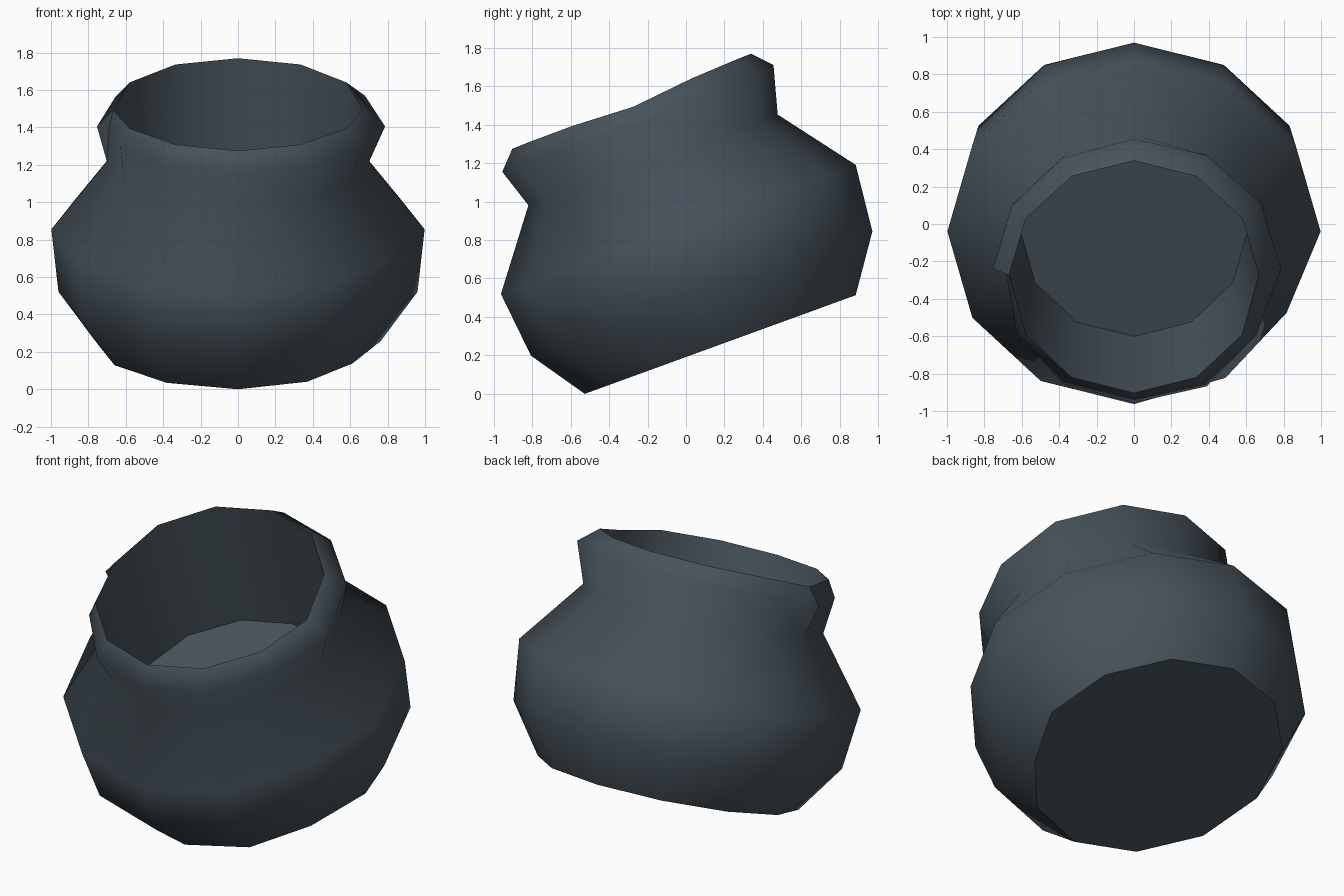
import bpy, bmesh, math
from mathutils import Matrix, Vector

if "Cube" in bpy.data.objects:
    bpy.data.objects.remove(bpy.data.objects["Cube"])

SIDES = 12
TILT = Matrix.Rotation(math.radians(20), 3, 'X')
CENTRE_Y = 0.256

clay = bpy.data.materials.new("dark slate clay")
clay.diffuse_color = (0.062, 0.085, 0.104, 1)
clay.use_nodes = True
clay.node_tree.nodes["Principled BSDF"].inputs["Base Color"].default_value = clay.diffuse_color

# Profile (radius, height) along the leaning axis, outside then inside
PROFILE = [(0.75, 0.183), (0.945, 0.465), (0.982, 0.82), (0.69, 1.205),
           (0.758, 1.435), (0.668, 1.53), (0.61, 0.735)]
BASE, SHOULDER, NECK, LIP, TOP, FLOOR = 0, 2, 3, 4, 5, 6


def point(ring, col):
    r, h = PROFILE[ring]
    a = math.pi - 2 * math.pi * col / SIDES
    cy = CENTRE_Y - (0.018 if ring == FLOOR else 0)
    # body is slightly flattened at the front right
    if ring <= SHOULDER:
        r -= {7: 0.055, 8: 0.02}.get(col, 0)
    # lip is pinched in where its two ends fail to meet on the left
    if ring == LIP:
        r += 0.016 * math.cos(a)
        r -= {SIDES: 0.065, SIDES - 1: 0.03, 7: 0.03}.get(col, 0)
    # rim is higher at the back and dips a little at the two sides
    if ring in (LIP, TOP):
        h += 0.02 * math.sin(a) - 0.03 * abs(math.cos(a)) ** 12
    sx = 1.016 if ring < TOP else 1.0
    return TILT @ Vector((r * sx * math.cos(a), cy + r * math.sin(a), h))


bm = bmesh.new()
grid = []
for ring in range(len(PROFILE)):
    row = [bm.verts.new(point(ring, c)) for c in range(SIDES)]
    row.append(bm.verts.new(point(ring, SIDES)) if ring == LIP else row[0])
    grid.append(row)

# Walls
for lo, hi in zip(grid, grid[1:]):
    for c in range(SIDES):
        bm.faces.new((lo[c], hi[c], hi[c + 1], lo[c + 1]))

# Broken end of the lip
ends = [bm.faces.new((grid[NECK][0], grid[LIP][SIDES], grid[LIP][0])),
        bm.faces.new((grid[LIP][SIDES], grid[TOP][0], grid[LIP][0]))]

# Flat underside and flat inner floor
caps = [bm.faces.new(grid[BASE][:SIDES]), bm.faces.new(grid[FLOOR][:SIDES])]
bmesh.ops.recalc_face_normals(bm, faces=bm.faces)

# Smooth body with sharp base, floor, inner rim and lip end
for f in bm.faces:
    f.smooth = True
for f in caps + ends:
    f.smooth = False
    for e in f.edges:
        e.smooth = False
top = set(grid[TOP])
for e in bm.edges:
    if e.verts[0] in top and e.verts[1] in top:
        e.smooth = False

# Rest the pot on the ground
low = min(v.co.z for v in bm.verts)
bmesh.ops.translate(bm, verts=bm.verts, vec=(0, 0, -low))

mesh = bpy.data.meshes.new("leaning_pot")
bm.to_mesh(mesh)
bm.free()
mesh.materials.append(clay)
pot = bpy.data.objects.new("leaning_pot", mesh)
bpy.context.collection.objects.link(pot)
